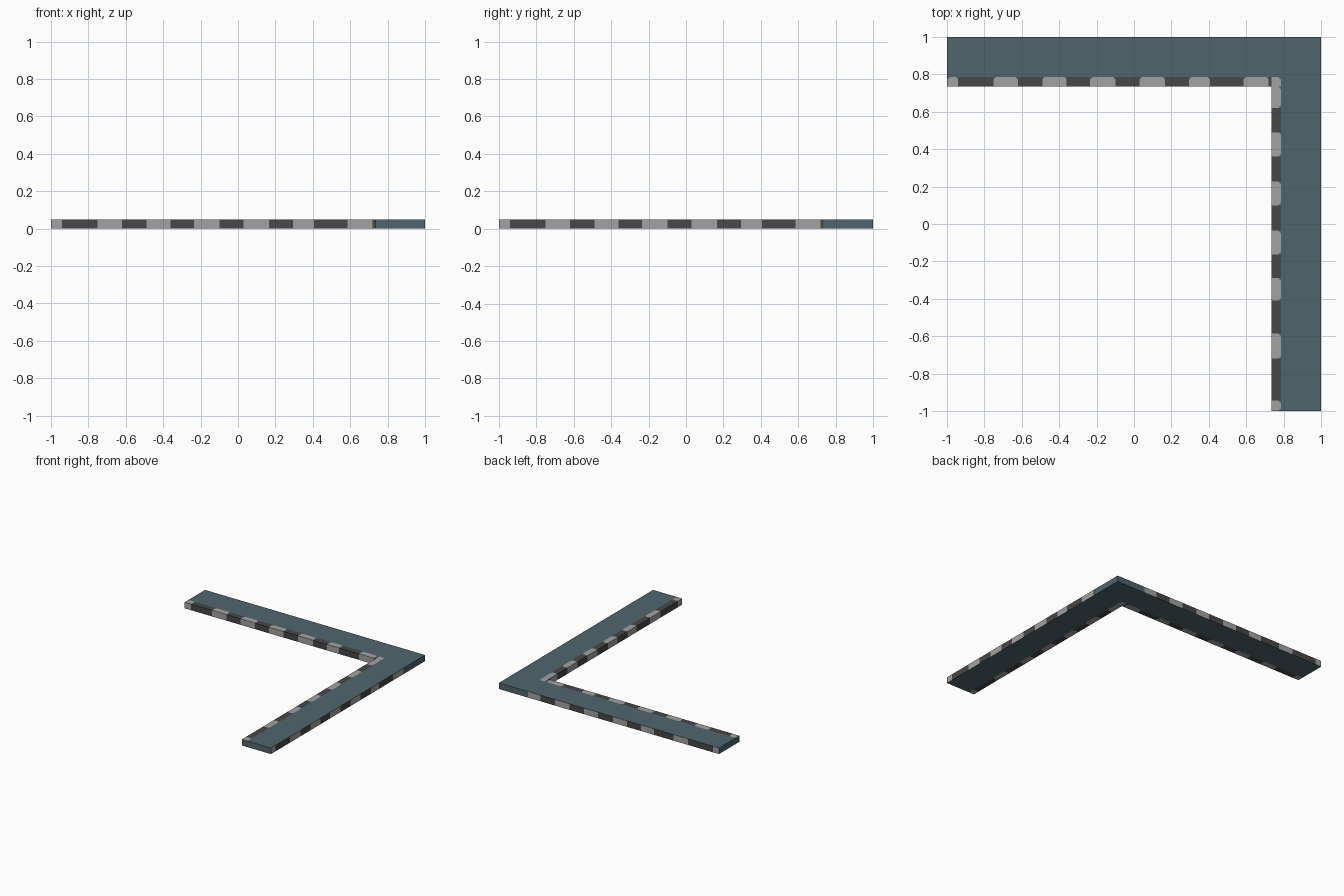
import bpy, bmesh

if "Cube" in bpy.data.objects:
    bpy.data.objects.remove(bpy.data.objects["Cube"])

H = 0.05          # thickness
E = 0.735         # inner edge of both arms
W = 1 - E         # arm width
S = 0.05          # width of the striped border
C = 0.013         # clipped corners of the pale stripes


def material(name, rgb):
    m = bpy.data.materials.new(name)
    m.diffuse_color = (*rgb, 1)
    m.use_nodes = True
    m.node_tree.nodes["Principled BSDF"].inputs["Base Color"].default_value = m.diffuse_color
    return m


MATS = [material("slate_teal", (0.080, 0.132, 0.153)),
        material("pale_grey", (0.365, 0.365, 0.365)),
        material("charcoal", (0.063, 0.063, 0.063))]
TEAL, PALE, DARK = 0, 1, 2

# Stripe boundaries along an arm; pale and charcoal alternate, pale first
A = [-1, -0.94, -0.75, -0.62, -0.49, -0.36, -0.235, -0.10, 0.03, 0.165,
     0.295, 0.405, 0.585, 0.72, E]
B = [-1, -0.944, -0.72, -0.585, -0.41, -0.29, -0.163, -0.035, 0.10, 0.227,
     0.36, 0.49, 0.62, E]


class Part:
    """Collects coloured faces and turns them into a closed object."""
    def __init__(self, name, place):
        self.name, self.place, self.bm = name, place, bmesh.new()

    def face(self, pts, mat):
        f = self.bm.faces.new([self.bm.verts.new(self.place(*p)) for p in pts])
        f.material_index = mat

    def flat(self, pts, mat):       # same outline on top and underside
        for z in (0, H):
            self.face([(u, v, z) for u, v in pts], mat)

    def wall(self, p, q, mat):
        self.face([(*p, 0), (*q, 0), (*q, H), (*p, H)], mat)

    def finish(self):
        bmesh.ops.remove_doubles(self.bm, verts=self.bm.verts, dist=1e-5)
        bmesh.ops.recalc_face_normals(self.bm, faces=self.bm.faces)
        me = bpy.data.meshes.new(self.name)
        self.bm.to_mesh(me)
        self.bm.free()
        for m in MATS:
            me.materials.append(m)
        bpy.context.collection.objects.link(bpy.data.objects.new(self.name, me))


def arm(name, inner, outer, place):
    p = Part(name, place)
    ridge = [(inner[0], S)]
    # Striped inner border, wrapping over top, side and underside
    for i, (a, b) in enumerate(zip(inner, inner[1:])):
        mat = PALE if i % 2 == 0 else DARK
        c = min(C, (b - a) / 3)
        p.wall((a, 0), (b, 0), mat)
        p.flat([(a, 0), (b, 0), (b, S - C), (b - c, S), (a + c, S), (a, S - C)], mat)
        clip = TEAL if mat == PALE else mat
        p.flat([(a, S - C), (a + c, S), (a, S)], clip)
        p.flat([(b, S - C), (b, S), (b - c, S)], clip)
        ridge += [(a + c, S), (b - c, S), (b, S)]
    # Plain deck
    p.flat(ridge + [(u, W) for u in reversed(outer)], TEAL)
    # Striped outer side
    for i, (a, b) in enumerate(zip(outer, outer[1:])):
        p.wall((a, W), (b, W), PALE if i % 2 == 0 else DARK)
    # End caps
    for u in (-1, E):
        for v0, v1 in ((0, S - C), (S - C, S), (S, W)):
            p.wall((u, v0), (u, v1), TEAL)
    p.finish()


arm("back_arm", A, B, lambda u, v, z: (u, E + v, z))
arm("side_arm", B, A, lambda u, v, z: (E + v, u, z))

# Corner block with a pale square at the inner corner
k = Part("corner_block", lambda u, v, z: (E + u, E + v, z))
k.flat([(0, 0), (S, 0), (S, S - C), (S - C, S), (0, S)], PALE)
k.flat([(S, 0), (W, 0), (W, W), (0, W), (0, S), (S - C, S), (S, S - C)], TEAL)
for lo, hi in ((0, S), (S, W)):
    k.wall((lo, 0), (hi, 0), TEAL)
    k.wall((0, lo), (0, hi), TEAL)
k.wall((W, 0), (W, W), TEAL)
k.wall((0, W), (W, W), TEAL)
k.finish()
